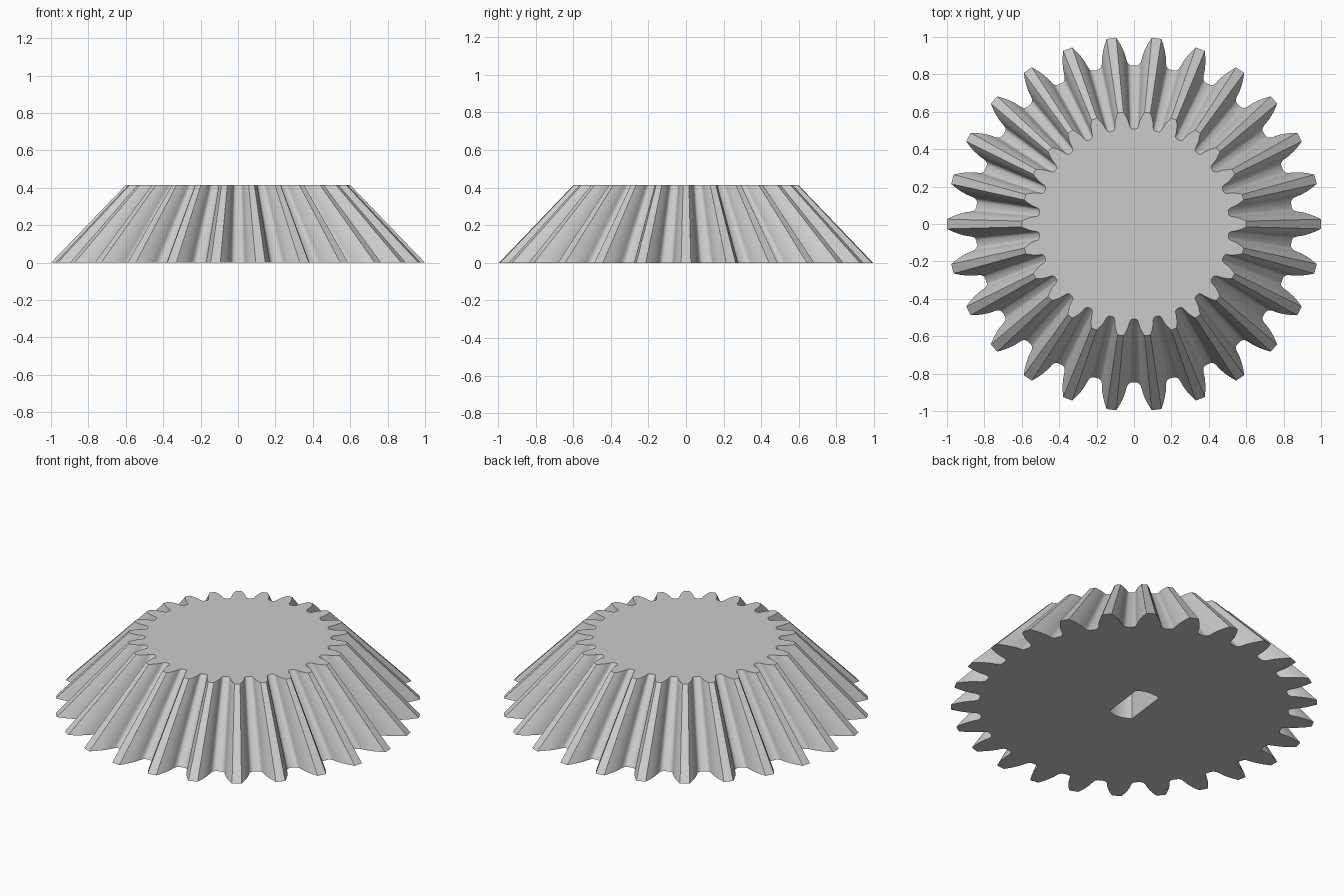
import bpy, bmesh
from math import acos, cos, sin, tan, pi, radians, sqrt
from mathutils import Vector

cube = bpy.data.objects.get("Cube")
if cube:
    bpy.data.objects.remove(cube, do_unlink=True)

TEETH = 26
HEIGHT = 0.415
TOP_SCALE = 0.6
PITCH = 1 / (1 + 2 / TEETH)
BASE = PITCH * cos(radians(20))
BORE_R, BORE_FLAT, BORE_DEPTH = 0.153, 0.074, 0.3
BORE_TURN = -pi / TEETH


def involute(r):
    a = acos(min(1, BASE / r))
    return tan(a) - a


def half_tooth():
    """(angle from tooth centre, radius) from the root up to the tip corner"""
    base_half = pi / (2 * TEETH) + involute(PITCH)
    fillet = [(0.102, 0.848), (0.091, 0.852), (0.082, 0.861), (0.077, 0.872)]
    flank = [(base_half - involute(r), r) for r in (0.885, 0.91, 0.94, 0.97, 1.0)]
    return fillet + flank


def gear_outline():
    half = half_tooth()
    tooth = [(-a, r) for a, r in half] + [(a, r) for a, r in reversed(half)]
    tooth.append((pi / TEETH, 0.847))
    return [Vector((r * cos(a + i * 2 * pi / TEETH), r * sin(a + i * 2 * pi / TEETH), 0))
            for i in range(TEETH) for a, r in tooth]


def bore_outline(steps=12):
    """Round bore with two parallel flats"""
    end = acos(BORE_FLAT / BORE_R)
    pts = []
    for start in (end, pi + end):
        for k in range(steps + 1):
            a = start + (pi - 2 * end) * k / steps + BORE_TURN
            pts.append(Vector((BORE_R * cos(a), BORE_R * sin(a), 0)))
    return pts


def ring(bm, pts, scale, z):
    return [bm.verts.new((p.x * scale, p.y * scale, z)) for p in pts]


def wall(bm, a, b):
    n = len(a)
    for i in range(n):
        j = (i + 1) % n
        bm.faces.new((a[i], a[j], b[j], b[i]))


bm = bmesh.new()

# Tapered toothed side and flat top
outline = gear_outline()
low = ring(bm, outline, 1, 0)
high = ring(bm, outline, TOP_SCALE, HEIGHT)
wall(bm, low, high)
bm.faces.new(high)

# Blind bore
bore = bore_outline()
mouth = ring(bm, bore, 1, 0)
floor = ring(bm, bore, 1, BORE_DEPTH)
wall(bm, mouth, floor)
bm.faces.new(floor)

# Underside around the bore
rim = [e for e in bm.edges if len(e.link_faces) == 1]
bmesh.ops.triangle_fill(bm, edges=rim, use_beauty=True, normal=(0, 0, -1))
bmesh.ops.recalc_face_normals(bm, faces=bm.faces)

mesh = bpy.data.meshes.new("bevel_gear")
bm.to_mesh(mesh)
bm.free()
gear = bpy.data.objects.new("bevel_gear", mesh)
bpy.context.collection.objects.link(gear)

# Plain grey
grey = bpy.data.materials.new("light_grey")
grey.use_nodes = True
colour = (0.6, 0.6, 0.6, 1)
grey.diffuse_color = colour
grey.node_tree.nodes["Principled BSDF"].inputs["Base Color"].default_value = colour
mesh.materials.append(grey)

bpy.ops.object.select_all(action="DESELECT")
gear.select_set(True)
bpy.context.view_layer.objects.active = gear
bpy.ops.object.shade_smooth_by_angle(angle=radians(30))
